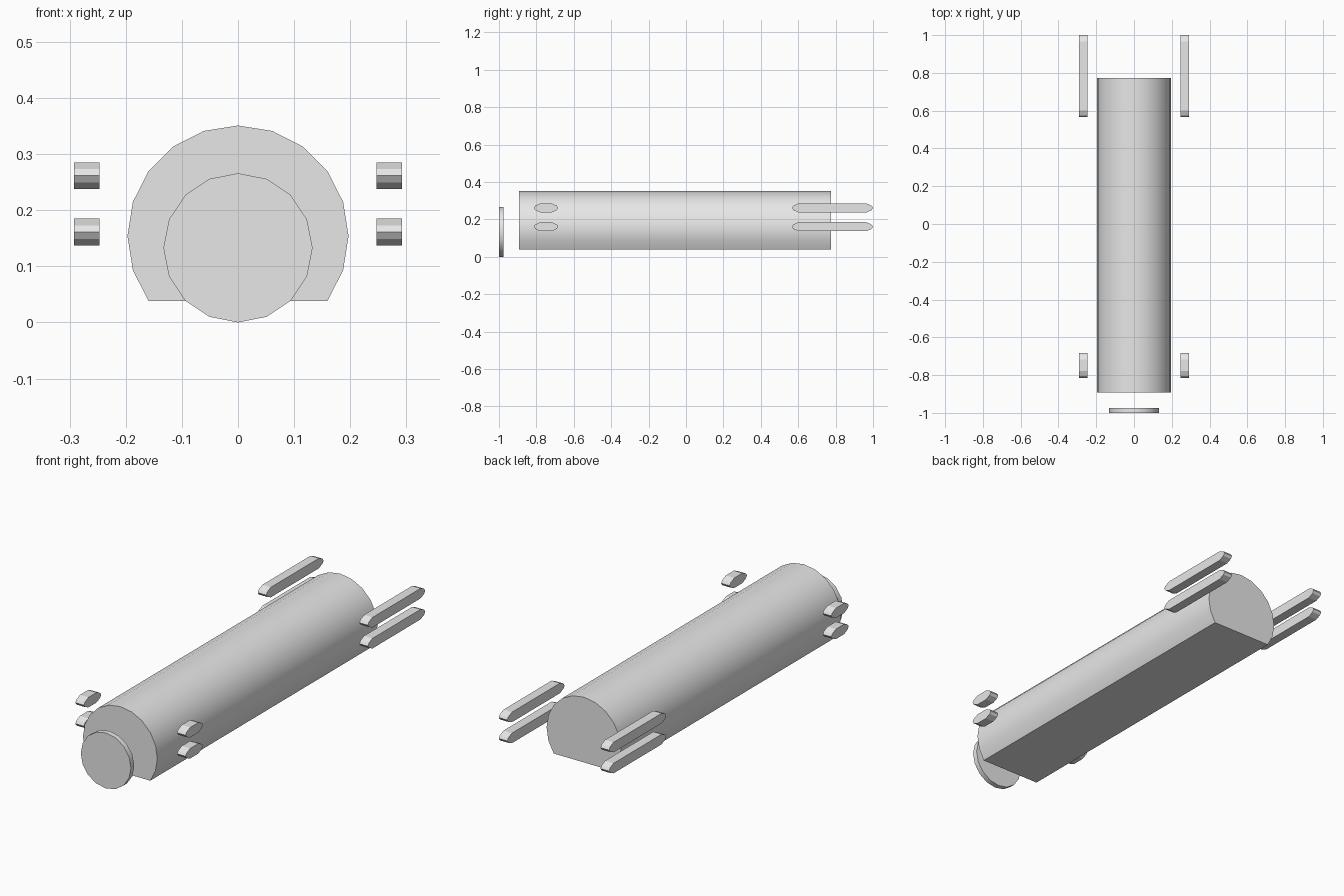
import bpy, bmesh, math
from mathutils import Vector

if "Cube" in bpy.data.objects:
    bpy.data.objects.remove(bpy.data.objects["Cube"])

grey = bpy.data.materials.new("plain_grey")
grey.diffuse_color = (0.8, 0.8, 0.8, 1)
grey.use_nodes = True
grey.node_tree.nodes["Principled BSDF"].inputs["Base Color"].default_value = grey.diffuse_color


def extrude_profile(name, points, offset, smooth=False):
    """Closed profile of 3D points, extruded by offset."""
    bm = bmesh.new()
    face = bm.faces.new([bm.verts.new(p) for p in points])
    new = bmesh.ops.extrude_face_region(bm, geom=[face])["geom"]
    bmesh.ops.translate(bm, vec=Vector(offset),
                        verts=[v for v in new if isinstance(v, bmesh.types.BMVert)])
    bmesh.ops.recalc_face_normals(bm, faces=bm.faces)
    mesh = bpy.data.meshes.new(name)
    bm.to_mesh(mesh)
    bm.free()
    mesh.materials.append(grey)
    obj = bpy.data.objects.new(name, mesh)
    bpy.context.collection.objects.link(obj)
    if smooth:
        bpy.ops.object.select_all(action='DESELECT')
        obj.select_set(True)
        bpy.context.view_layer.objects.active = obj
        bpy.ops.object.shade_smooth_by_angle(angle=math.radians(30))
    return obj


def arc(radius, z, y, start, step, count):
    angles = [math.radians(start + step * i) for i in range(count)]
    return [(radius * math.cos(a), y, z + radius * math.sin(a)) for a in angles]


# Long round body with a flat underside
extrude_profile("body", arc(0.197, 0.154, -0.892, -36, 18, 15), (0, 1.666, 0), True)

# Thin disc in front of the body
extrude_profile("front_disc", arc(0.133, 0.133, -1.0, 0, 22.5, 16), (0, 0.025, 0), True)


def bar_profile(x, y0, y1, z, h=0.024, tip=0.008, taper=0.035):
    """Side outline of a bar with faceted, tapered ends."""
    half = [(0, 0), (tip, h / 2), (taper, h)]
    front_top = [(y0 + d, z + e) for d, e in half]
    back_top = [(y1 - d, z + e) for d, e in reversed(half)]
    bottom = [(y, 2 * z - e) for y, e in reversed((front_top + back_top)[1:-1])]
    return [(x, y, e) for y, e in front_top + back_top + bottom]


# Paired side bars: short at the front, long at the back
for side, x in (("left", -0.292), ("right", 0.247)):
    for level, z in (("lower", 0.161), ("upper", 0.2615)):
        for place, y0, y1 in (("front", -0.814, -0.683), ("back", 0.566, 1.0)):
            extrude_profile(f"{place}_{level}_{side}_bar",
                            bar_profile(x, y0, y1, z), (0.045, 0, 0))
